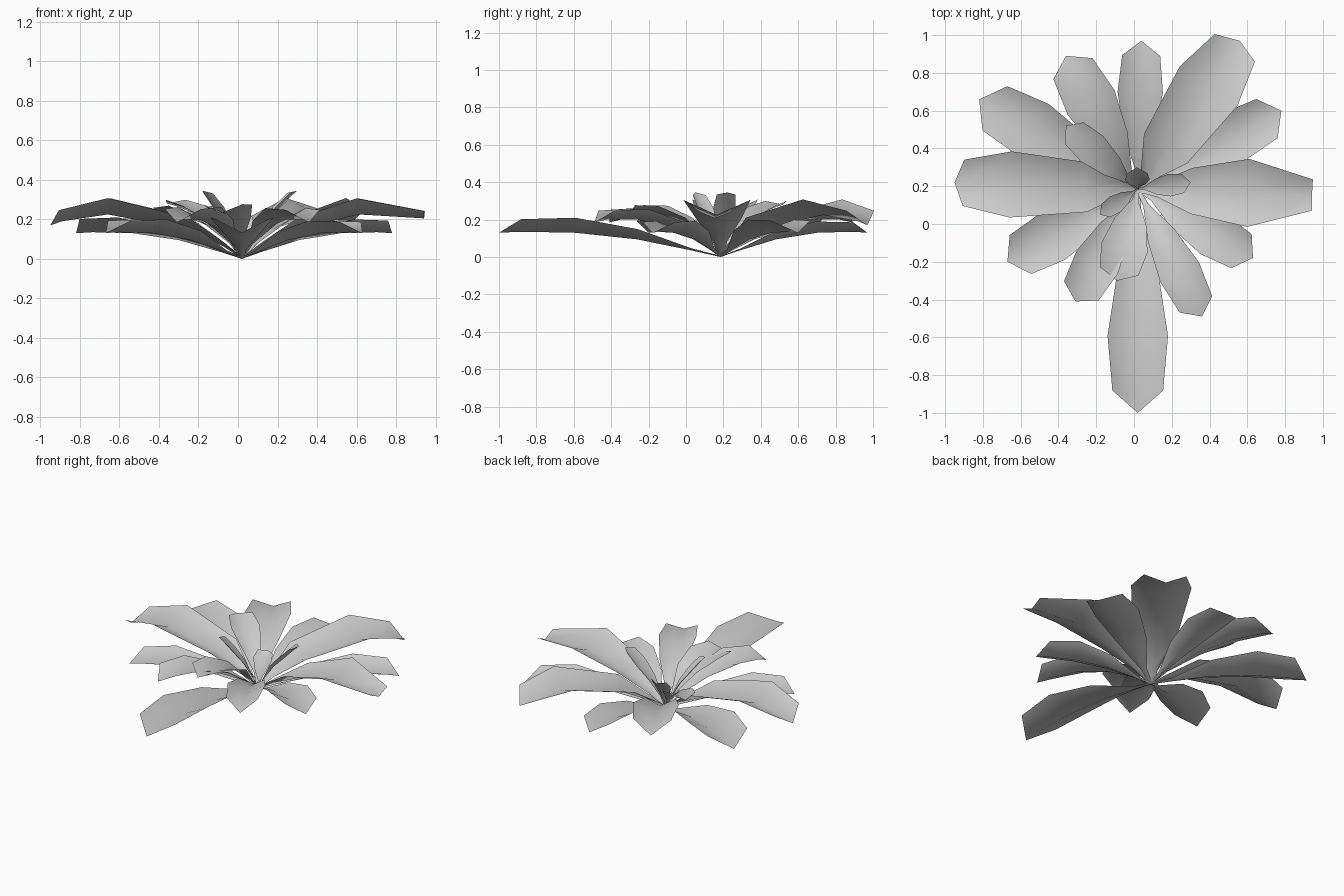
import bpy, bmesh
from mathutils import Vector

if "Cube" in bpy.data.objects:
    bpy.data.objects.remove(bpy.data.objects["Cube"])

BASE = Vector((0.02, 0.185, 0.0))
# stations along a leaf, and its relative half width there
T = (0, 0.13, 0.38, 0.66, 0.90, 1)
W = (0.08, 0.13, 0.68, 1.0, 0.84, 0.0)
T_ARCH = (0, 0.10, 0.29, 0.70, 0.94, 1)
W_ARCH = (0.08, 0.22, 0.75, 1.0, 0.70, 0.0)
T_NOTCH = (0, 0.13, 0.35, 0.68, 1.06, 1)
W_NOTCH = (0.08, 0.22, 0.68, 1.0, 0.46, 0.0)

# midrib heights at the stations
LOW = (0.0, 0.035, 0.095, 0.13, 0.135, 0.13)
MID = (0.0, 0.07, 0.155, 0.20, 0.20, 0.185)
HIGH = (0.0, 0.065, 0.15, 0.225, 0.19, 0.17)
NOTCH = (0.0, 0.07, 0.155, 0.225, 0.205, 0.21)
INNER = (0.0, 0.08, 0.18, 0.225, 0.235, 0.23)
INNER_TALL = (0.0, 0.08, 0.18, 0.235, 0.27, 0.28)
STEEP = (0.0, 0.07, 0.17, 0.25, 0.32, 0.345)
BUD = (0.0, 0.05, 0.11, 0.16, 0.20, 0.21)


def leaf(name, tip, half_width, heights, fold=0.5, ts=T, ws=W):
    """Leaf blade folded up into a shallow V along its midrib."""
    run = Vector((tip[0] - BASE.x, tip[1] - BASE.y, 0))
    side = Vector((-run.y, run.x, 0)).normalized()
    mids = [Vector((BASE.x, BASE.y, z)) + run * t for t, z in zip(ts, heights)]
    bm = bmesh.new()
    rows = []
    for i, p in enumerate(mids):
        a, b = mids[max(i - 1, 0)], mids[min(i + 1, len(mids) - 1)]
        up = (b - a).cross(side).normalized()
        if up.z < 0:
            up = -up
        w = half_width * ws[i]
        lift = up * (w * fold)
        if w:
            pts = (p - side * w + lift, p, p + side * w + lift)
            rows.append([bm.verts.new(q) for q in pts])
        else:
            rows.append([bm.verts.new(p)] * 3)
    for r, s in zip(rows, rows[1:]):
        for j in (0, 1):
            quad = list(dict.fromkeys((r[j], s[j], s[j + 1], r[j + 1])))
            bm.faces.new(quad)
    for f in bm.faces:
        f.smooth = True
        f.normal_update()
        if f.normal.z < 0:
            f.normal_flip()
    mesh = bpy.data.meshes.new(name)
    bm.to_mesh(mesh)
    bm.free()
    obj = bpy.data.objects.new(name, mesh)
    bpy.context.collection.objects.link(obj)


# low outer ring
LOW_RING = [
    (0.02, -1.0, 0.16), (-0.82, 0.66, 0.16), (0.04, 0.97, 0.12),
    (0.78, 0.60, 0.14), (0.63, -0.18, 0.125), (-0.67, -0.20, 0.14),
]
for i, (x, y, w) in enumerate(LOW_RING):
    leaf(f"low_leaf_{i}", (x, y), w, LOW)

# large arching leaves
leaf("arching_leaf_left", (-0.95, 0.22), 0.175, HIGH, 0.47, T_ARCH, W_ARCH)
leaf("arching_leaf_back", (0.56, 0.97), 0.185, HIGH, 0.45, T_ARCH, W_ARCH)
leaf("arching_leaf_right", (0.89, 0.155), 0.18, NOTCH, 0.45, T_NOTCH, W_NOTCH)

# middle ring
for i, (x, y, w) in enumerate([(-0.36, 0.89, 0.14), (0.36, -0.49, 0.115),
                               (-0.31, -0.41, 0.125)]):
    leaf(f"middle_leaf_{i}", (x, y), w, MID)

# young inner leaves
leaf("inner_leaf_front", (-0.09, -0.30), 0.125, INNER, 0.4)
leaf("inner_leaf_back", (-0.36, 0.52), 0.09, INNER_TALL, 0.4)
leaf("inner_leaf_right", (0.30, 0.22), 0.06, STEEP, 0.4)
leaf("inner_leaf_left", (-0.18, 0.05), 0.05, STEEP, 0.4)
leaf("centre_bud_leaf", (0.015, 0.30), 0.065, BUD)
